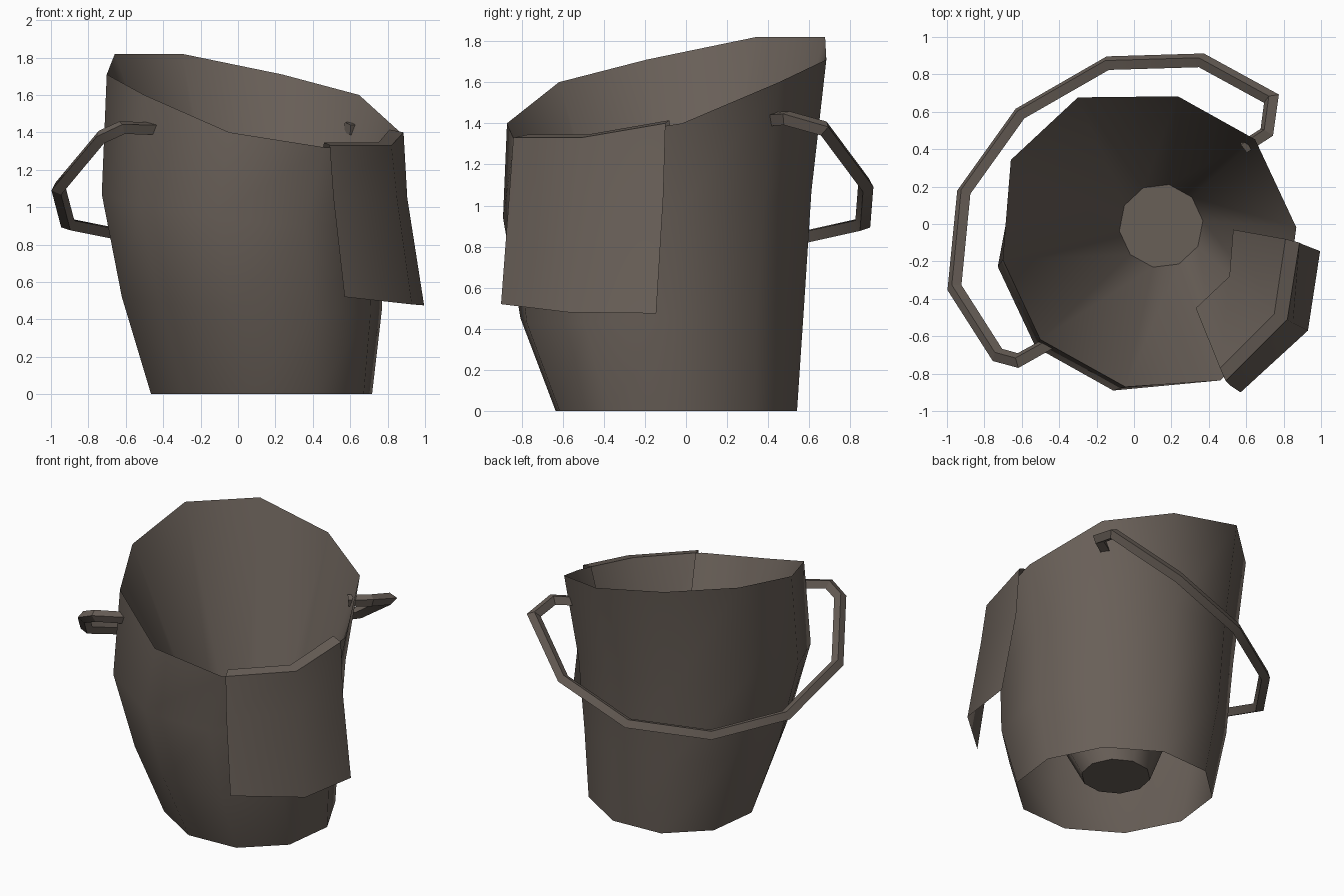
import bpy, bmesh
from math import sin, cos, radians
from mathutils import Vector

cube = bpy.data.objects.get("Cube")
if cube:
    bpy.data.objects.remove(cube)

SIDES = 10
LEAN = radians(133)          # direction of the rim's high side
U = Vector((cos(LEAN), sin(LEAN), 0))
V = Vector((-sin(LEAN), cos(LEAN), 0))

brown = bpy.data.materials.new("weathered_brown")
brown.use_nodes = True
colour = (0.14, 0.115, 0.097, 1)
brown.diffuse_color = colour
bsdf = brown.node_tree.nodes["Principled BSDF"]
bsdf.inputs["Base Color"].default_value = colour
bsdf.inputs["Roughness"].default_value = 0.9


def loft(name, rings, closed=True, caps=(False, False), angle=50):
    """Skin a list of equal-length point rings into one object."""
    bm = bmesh.new()
    grid = [[bm.verts.new(p) for p in ring] for ring in rings]
    n = len(grid[0])
    for low, high in zip(grid, grid[1:]):
        for j in range(n if closed else n - 1):
            k = (j + 1) % n
            bm.faces.new((low[j], low[k], high[k], high[j]))
    if caps[0]:
        bm.faces.new(grid[0][::-1])
    if caps[1]:
        bm.faces.new(grid[-1])
    mesh = bpy.data.meshes.new(name)
    bm.to_mesh(mesh)
    bm.free()
    mesh.materials.append(brown)
    obj = bpy.data.objects.new(name, mesh)
    bpy.context.collection.objects.link(obj)
    bpy.ops.object.select_all(action="DESELECT")
    obj.select_set(True)
    bpy.context.view_layer.objects.active = obj
    bpy.ops.object.shade_smooth_by_angle(angle=radians(angle))
    return obj


def ring(cx, cy, cz, along, across, tilt=0.0):
    """Ten-sided ring with radii along and across the lean, tilted along it."""
    points = []
    for i in range(SIDES):
        a = radians(18 + i * 360 / SIDES)
        p = Vector((cx, cy, cz)) + U * (along * cos(a)) + V * (across * sin(a))
        p.z += tilt * cos(a)
        points.append(p)
    return points


# Slanted rim: half outline (along lean, across, height), mirrored across the lean
half_rim = [(0.82, 0.245, 1.82), (0.46, 0.64, 1.71), (0.01, 0.785, 1.6),
            (-0.485, 0.625, 1.4), (-0.806, 0.23, 1.32)]
mirrored = half_rim + [(u, -v, z) for u, v, z in reversed(half_rim)]
rim = [Vector((0.08, -0.09, z)) + U * u + V * v for u, v, z in mirrored]

# Bucket: bowed outer wall, rim, and inner funnel straight down to a small floor
bucket_rings = [
    ring(0.126, -0.047, 0, 0.647, 0.56),
    ring(0.074, -0.115, 0.485, 0.745, 0.67, 0.06),
    ring(0.03, -0.14, 1.005, 0.77, 0.76, 0.11),
    rim,
    ring(0.145, -0.01, 0.08, 0.225, 0.225),
]
loft("bucket", bucket_rings, caps=(False, True))

# Cloth: three columns draped from inside, over the rim and down the outside
cloth_columns = [
    [(0.53, -0.03, 0.55), (0.81, -0.08, 1.415), (0.885, -0.10, 1.40),
     (0.905, -0.11, 1.05), (0.995, -0.145, 0.475)],
    [(0.51, -0.28, 0.68), (0.75, -0.48, 1.345), (0.82, -0.51, 1.33),
     (0.85, -0.53, 1.05), (0.93, -0.57, 0.48)],
    [(0.33, -0.45, 0.72), (0.46, -0.77, 1.345), (0.49, -0.84, 1.33),
     (0.51, -0.86, 1.05), (0.57, -0.90, 0.52)],
]
loft("draped_cloth", cloth_columns, closed=False, angle=40)

# Handle: square bar set on edge, swept along a sagging loop and mitred at bends
path = [Vector(p) for p in (
    (0.585, 0.41, 1.42), (0.71, 0.49, 1.425), (0.735, 0.67, 1.375),
    (0.36, 0.875, 1.10), (-0.14, 0.86, 0.91), (-0.61, 0.59, 0.85),
    (-0.91, 0.17, 0.91), (-0.96, -0.34, 1.10), (-0.73, -0.70, 1.375),
    (-0.62, -0.73, 1.425), (-0.44, -0.63, 1.42))]
across = path[-1] - path[0]
down = path[5] - (path[0] + path[-1]) / 2
normal = across.cross(down).normalized()
if normal.z < 0:
    normal.negate()
half = 0.039
sections = []
for i, p in enumerate(path):
    before = (p - path[max(i - 1, 0)]).normalized()
    after = (path[min(i + 1, len(path) - 1)] - p).normalized()
    tangent = (before + after).normalized()
    side = tangent.cross(normal).normalized()
    mitre = half / max(0.6, tangent.dot(after if after.length else before))
    sections.append([p - side * mitre, p + normal * half,
                     p + side * mitre, p - normal * half])
handle = loft("handle", sections, caps=(True, True), angle=25)

# Make the bar's faces point outward
bm = bmesh.new()
bm.from_mesh(handle.data)
bmesh.ops.recalc_face_normals(bm, faces=bm.faces)
bm.to_mesh(handle.data)
bm.free()
